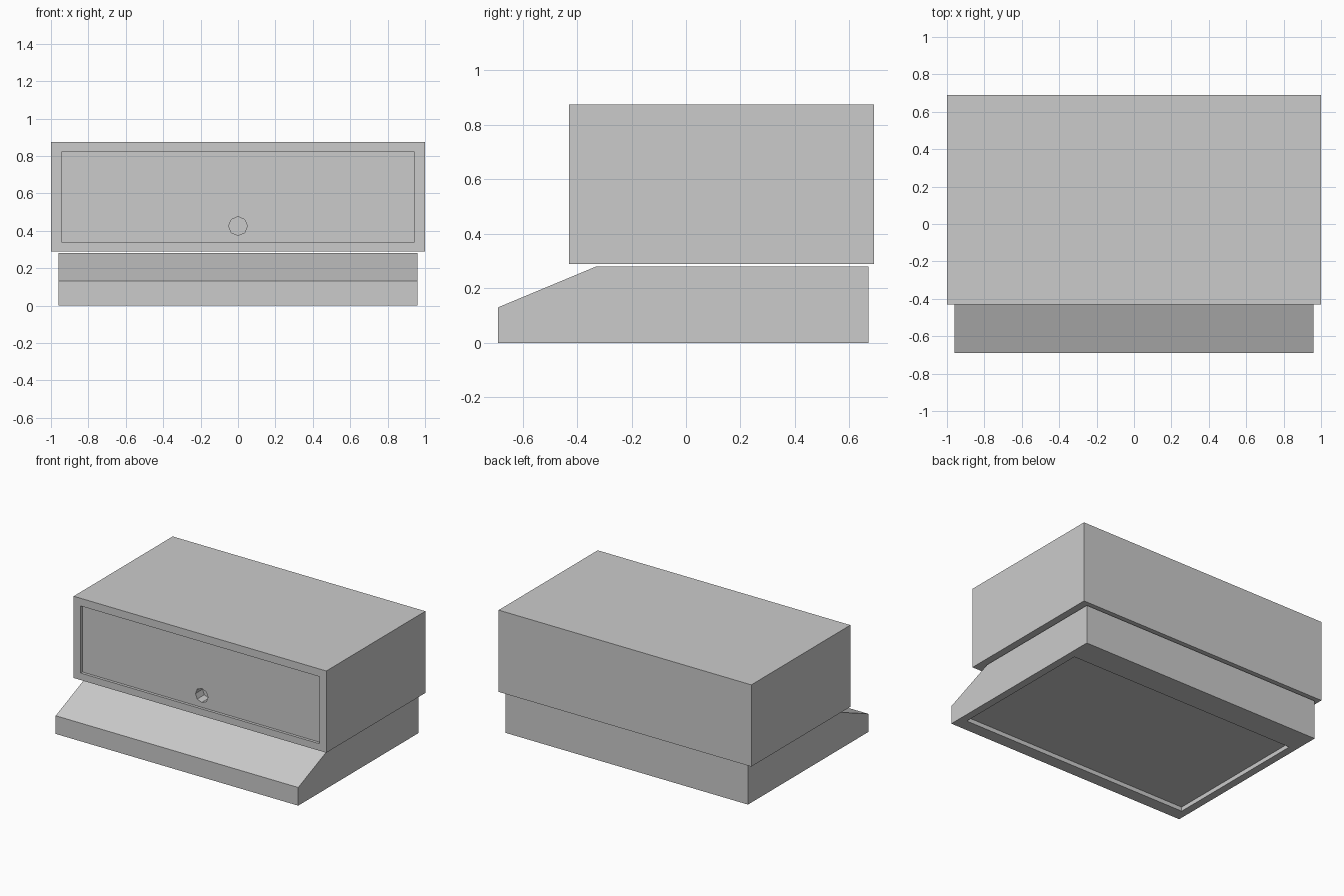
import bpy, bmesh, math
from mathutils import Vector, Matrix

if "Cube" in bpy.data.objects:
    bpy.data.objects.remove(bpy.data.objects["Cube"])


def prism(name, profile, half_width):
    """Extrude a (y, z) profile along x, centred on x = 0."""
    bm = bmesh.new()
    face = bm.faces.new([bm.verts.new((-half_width, y, z)) for y, z in profile])
    ext = bmesh.ops.extrude_face_region(bm, geom=[face])
    bmesh.ops.translate(bm, vec=(2 * half_width, 0, 0),
                        verts=[g for g in ext["geom"] if isinstance(g, bmesh.types.BMVert)])
    bmesh.ops.recalc_face_normals(bm, faces=bm.faces[:])
    mesh = bpy.data.meshes.new(name)
    bm.to_mesh(mesh)
    bm.free()
    obj = bpy.data.objects.new(name, mesh)
    bpy.context.collection.objects.link(obj)
    return obj


def cut(obj, cutter):
    """Subtract a hidden helper from a part."""
    cutter.hide_render = True
    cutter.hide_set(True)
    mod = obj.modifiers.new(cutter.name, 'BOOLEAN')
    mod.operation = 'DIFFERENCE'
    mod.solver = 'EXACT'
    mod.object = cutter


def rect(y0, y1, z0, z1):
    return [(y0, z0), (y1, z0), (y1, z1), (y0, z1)]


# Main drawer housing with a shallow recessed front panel
housing = prism("housing", rect(-0.43, 0.69, 0.29, 0.875), 1.0)
cut(housing, prism("front_recess_cutter", rect(-0.53, -0.41, 0.34, 0.82), 0.945))

# Eight-sided finger hole in the front panel
bpy.ops.mesh.primitive_cylinder_add(vertices=8, radius=0.05, depth=0.2,
                                    location=(0, -0.43, 0.425),
                                    rotation=(math.pi / 2, 0, 0))
hole = bpy.context.object
hole.name = "finger_hole_cutter"
cut(housing, hole)

# Base with a sloping front ledge and a hollowed underside
base = prism("base", [(-0.69, 0), (0.67, 0), (0.67, 0.28), (-0.33, 0.28), (-0.69, 0.13)], 0.96)
cut(base, prism("underside_cutter", rect(-0.60, 0.48, -0.1, 0.03), 0.905))
